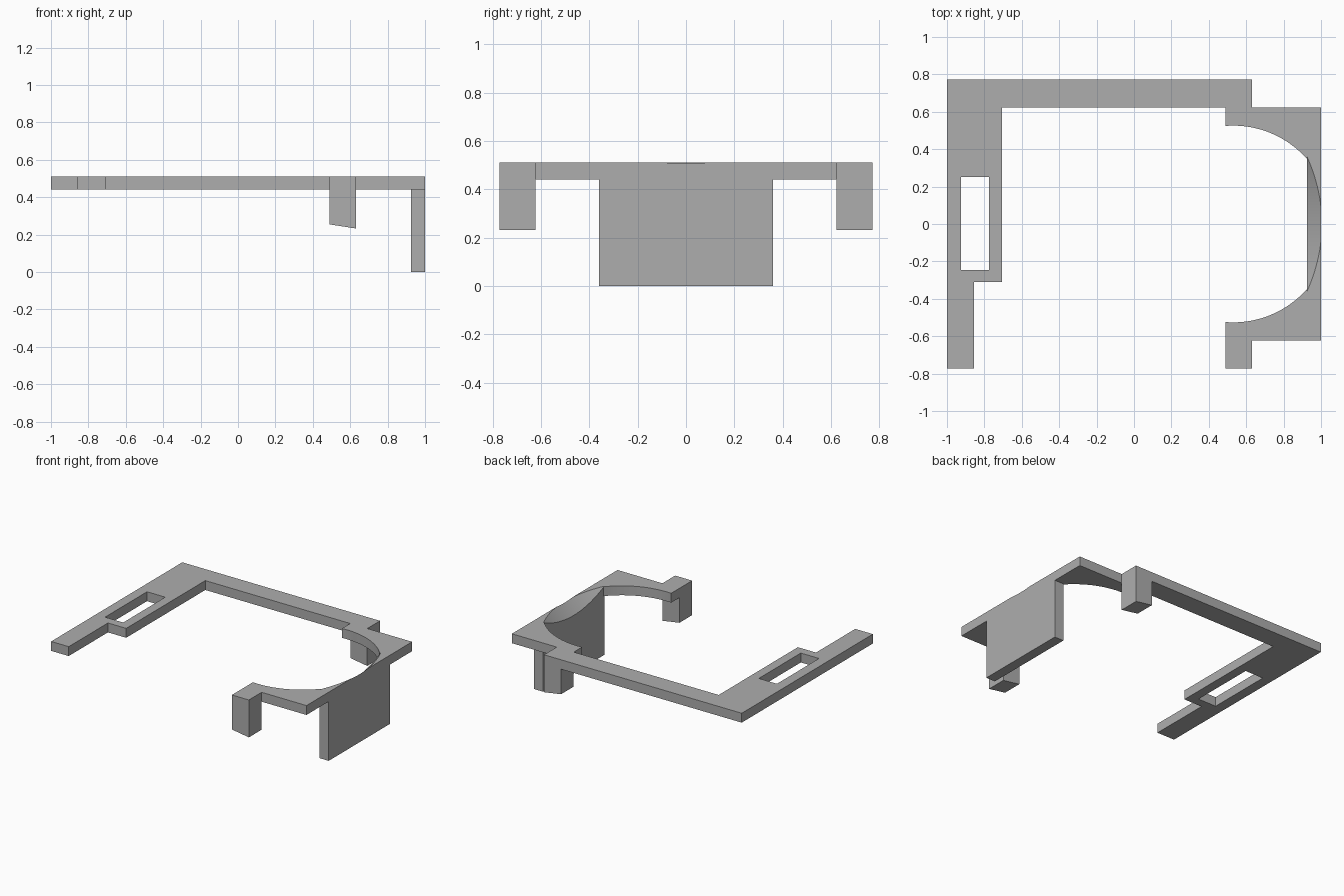
import bpy, bmesh, math

old = bpy.data.objects.get("Cube")
if old:
    bpy.data.objects.remove(old, do_unlink=True)

TOP, UNDER = 0.512, 0.442      # plate heights
HALF = 0.36                    # half width of the end panel
INNER = 0.925                  # inner face of the end panel

grey = bpy.data.materials.new("plain_grey")
grey.use_nodes = True
grey.diffuse_color = (0.42, 0.42, 0.42, 1)
grey.node_tree.nodes["Principled BSDF"].inputs["Base Color"].default_value = (0.42, 0.42, 0.42, 1)


def finish(name, mesh):
    mesh.materials.clear()
    mesh.materials.append(grey)
    obj = bpy.data.objects.new(name, mesh)
    bpy.context.collection.objects.link(obj)
    bpy.ops.object.select_all(action="DESELECT")
    obj.select_set(True)
    bpy.context.view_layer.objects.active = obj
    bpy.ops.object.shade_smooth_by_angle(angle=math.radians(25))
    return obj


def plate(name, *outlines):
    """Flat plate from closed outlines; later outlines are holes."""
    curve = bpy.data.curves.new(name, "CURVE")
    curve.dimensions = "2D"
    curve.fill_mode = "BOTH"
    curve.extrude = (TOP - UNDER) / 2
    for pts in outlines:
        spline = curve.splines.new("POLY")
        spline.points.add(len(pts) - 1)
        for p, (x, y) in zip(spline.points, pts):
            p.co = (x, y, 0, 1)
        spline.use_cyclic_u = True
    temp = bpy.data.objects.new(name + "_outline", curve)
    bpy.context.collection.objects.link(temp)
    graph = bpy.context.evaluated_depsgraph_get()
    mesh = bpy.data.meshes.new_from_object(temp.evaluated_get(graph))
    bpy.data.objects.remove(temp, do_unlink=True)
    for v in mesh.vertices:
        v.co.z += (TOP + UNDER) / 2
    bm = bmesh.new()
    bm.from_mesh(mesh)
    bmesh.ops.remove_doubles(bm, verts=bm.verts, dist=1e-5)
    bmesh.ops.recalc_face_normals(bm, faces=bm.faces)
    bm.to_mesh(mesh)
    bm.free()
    return finish(name, mesh)


def loft(name, sections):
    """Solid skinned through matching closed sections."""
    bm = bmesh.new()
    rings = [[bm.verts.new(p) for p in s] for s in sections]
    n = len(rings[0])
    for a, b in zip(rings, rings[1:]):
        for i in range(n):
            j = (i + 1) % n
            bm.faces.new((a[i], a[j], b[j], b[i]))
    bm.faces.new(rings[0])
    bm.faces.new(rings[-1])
    bmesh.ops.remove_doubles(bm, verts=bm.verts, dist=1e-5)
    bmesh.ops.recalc_face_normals(bm, faces=bm.faces)
    mesh = bpy.data.meshes.new(name)
    bm.to_mesh(mesh)
    bm.free()
    return finish(name, mesh)


# Round inner edge, from the end panel back to the bracket tip
cx, r = 0.53, 0.526
start, end = math.acos((INNER - cx) / r), math.acos((0.49 - cx) / r)
arc = [(cx + r * math.cos(a), r * math.sin(a))
       for a in (start + (end - start) * i / 24 for i in range(25))]
corner = [(1, 0.622), (1, HALF), (INNER, HALF)] + arc

# Main frame: slotted side arm, rear bar and rear bracket
frame = [(-1, 0.772), (0.63, 0.772), (0.63, 0.622)] + corner + [
    (0.49, 0.622), (-0.705, 0.622), (-0.705, -0.31),
    (-0.855, -0.31), (-0.855, -0.772), (-1, -0.772)]
slot = [(-0.925, -0.245), (-0.775, -0.245), (-0.775, 0.25), (-0.925, 0.25)]
plate("frame_plate", frame, slot)

# Front bracket mirrors the rear one
front = [(0.49, 0.772), (0.63, 0.772), (0.63, 0.622)] + corner
plate("front_bracket", [(x, -y) for x, y in front])

# Legs with slanted feet
for name, side in (("front_leg", -1), ("rear_leg", 1)):
    loft(name, [[(0.49, side * y, 0.255), (0.63, side * y, 0.233),
                 (0.63, side * y, UNDER), (0.49, side * y, UNDER)]
                for y in (0.622, 0.772)])

# End panel with a shallow sloped scoop along its top
sections = []
for i in range(33):
    y = HALF * (i / 16 - 1)
    depth = max(0.08 * (1 - (y / HALF) ** 2), 0.0005)
    run = min(depth, 1 - INNER - 0.0005)
    lip = TOP - depth + run
    sections.append([(INNER, y, 0), (INNER, y, TOP - depth),
                     (INNER + run, y, lip), (1, y, lip), (1, y, 0)])
loft("end_panel", sections)
